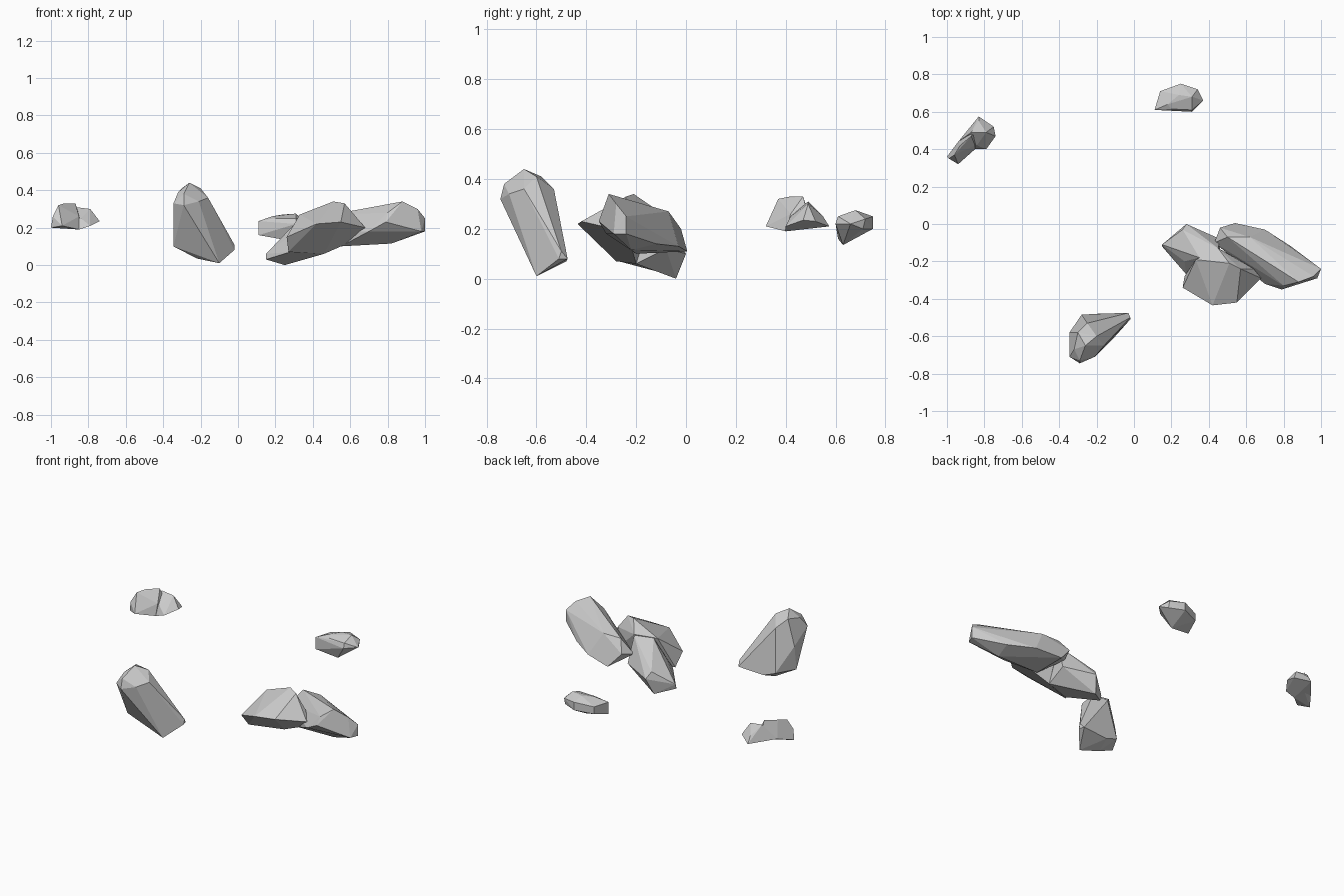
import bpy, bmesh

def rock(name, *clusters):
    """Faceted rock: each cluster of corner points becomes a convex chunk."""
    bm = bmesh.new()
    for pts in clusters:
        verts = [bm.verts.new(p) for p in pts]
        res = bmesh.ops.convex_hull(bm, input=verts)
        junk = {v for v in res["geom_interior"] + res["geom_unused"]
                if isinstance(v, bmesh.types.BMVert)}
        bmesh.ops.delete(bm, geom=list(junk), context='VERTS')
    # merge nearly flat triangles into broader facets
    bmesh.ops.dissolve_limit(bm, angle_limit=0.12, verts=bm.verts, edges=bm.edges)
    bmesh.ops.recalc_face_normals(bm, faces=bm.faces)
    me = bpy.data.meshes.new(name)
    bm.to_mesh(me)
    bm.free()
    ob = bpy.data.objects.new(name, me)
    bpy.context.collection.objects.link(ob)
    return ob

# tall leaning boulder
rock("tall_rock", [
    (-.345, -.71, .33), (-.29, -.745, .32), (-.21, -.71, .34), (-.16, -.65, .36),
    (-.20, -.60, .41), (-.26, -.65, .44), (-.32, -.67, .39), (-.29, -.73, .38),
    (-.30, -.58, .41), (-.25, -.53, .36), (-.345, -.58, .25), (-.345, -.60, .10),
    (-.28, -.485, .10), (-.22, -.57, .035), (-.10, -.60, .01), (-.02, -.51, .08),
    (-.02, -.50, .11), (-.03, -.475, .08), (-.20, -.48, .07)])

# middle boulder: upper mass and low spur
rock("middle_rock", [
    (.27, -.28, .07), (.26, -.34, .15), (.30, -.31, .19), (.33, -.19, .27),
    (.38, -.17, .28), (.45, -.13, .285), (.51, -.21, .34), (.57, -.24, .33),
    (.64, -.24, .24), (.68, -.29, .20), (.55, -.42, .23), (.42, -.435, .22),
    (.46, -.20, .06), (.62, -.22, .13)], [
    (.15, -.12, .03), (.15, -.11, .06), (.25, -.04, 0), (.28, 0, .10),
    (.26, -.03, .14), (.43, -.09, .18), (.45, -.13, .28), (.35, -.18, .27),
    (.27, -.20, .15), (.28, -.27, .07), (.46, -.20, .06), (.46, -.08, .12)])

# long slab on the right
rock("slab_rock", [
    (.46, -.02, .20), (.54, .005, .11), (.70, -.03, .13), (.84, -.12, .14),
    (1.0, -.24, .18), (1.0, -.24, .25), (.98, -.29, .18), (.96, -.28, .30),
    (.88, -.31, .34), (.80, -.33, .28), (.79, -.35, .23), (.70, -.32, .18),
    (.82, -.22, .115), (.55, -.20, .10), (.43, -.10, .18), (.50, -.07, .27),
    (.62, -.07, .27), (.78, -.19, .29)])

# small rock, back left: high dome and lower lump
rock("small_left_rock", [
    (-1.0, .36, .20), (-.99, .35, .26), (-.94, .32, .21), (-.96, .37, .32),
    (-.94, .44, .22), (-.93, .42, .33), (-.87, .47, .33), (-.87, .50, .24),
    (-.85, .40, .19), (-.85, .42, .26), (-.83, .50, .21)], [
    (-.94, .44, .22), (-.87, .49, .31), (-.83, .575, .21), (-.83, .55, .25),
    (-.79, .49, .30), (-.75, .52, .23), (-.74, .47, .235), (-.79, .40, .21),
    (-.85, .40, .19), (-.84, .42, .25)])

# small rock, back right
rock("small_back_rock", [
    (.11, .61, .16), (.11, .61, .235), (.14, .71, .235), (.14, .71, .19),
    (.25, .75, .25), (.25, .75, .20), (.34, .72, .24), (.34, .71, .20),
    (.37, .66, .22), (.31, .60, .22), (.31, .61, .25), (.20, .615, .25),
    (.24, .69, .27), (.31, .68, .275), (.25, .63, .135), (.18, .64, .26)])
